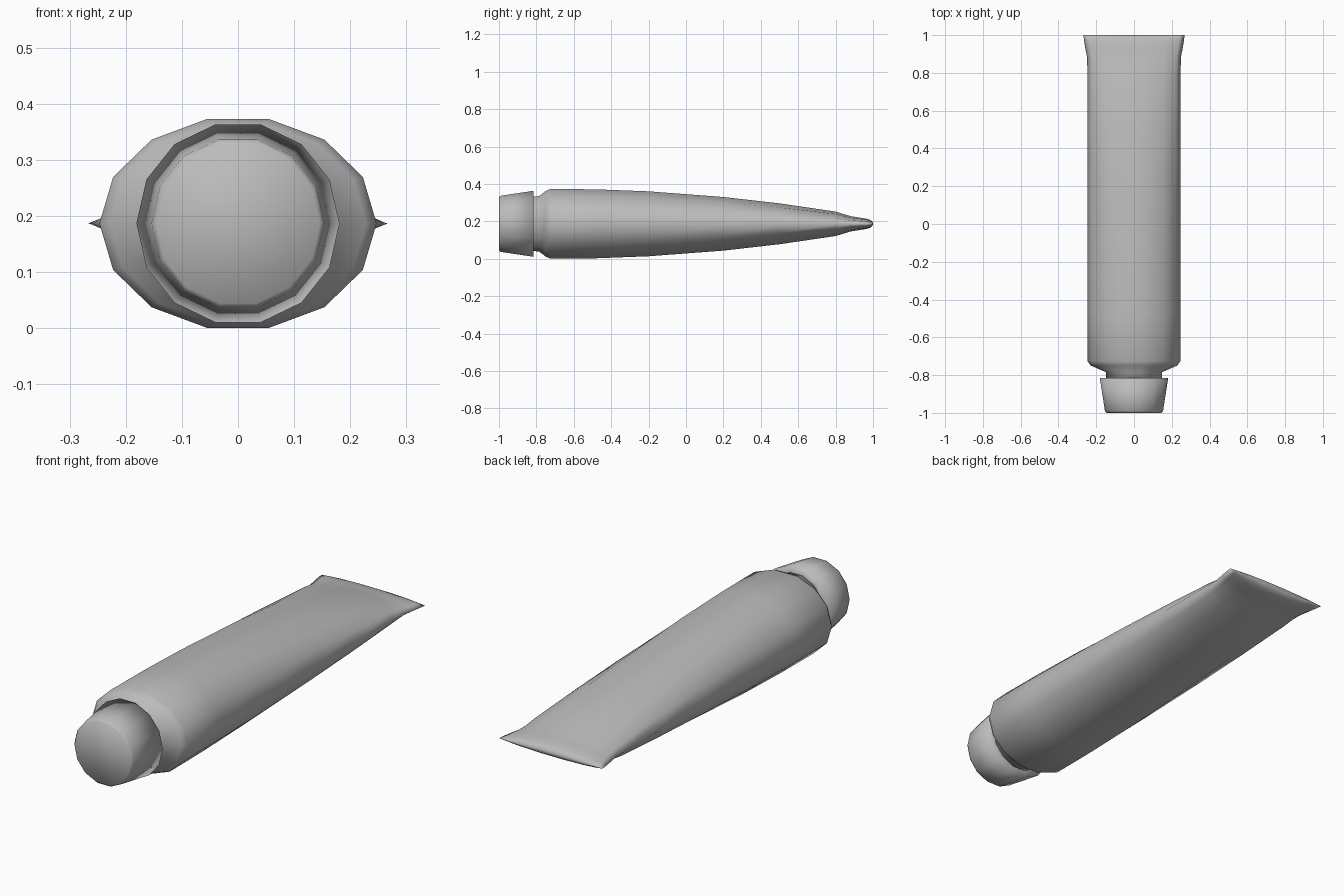
import bpy, bmesh, math

SIDES = 14
MID_Z = 0.187

cube = bpy.data.objects.get("Cube")
if cube:
    bpy.data.objects.remove(cube, do_unlink=True)

grey = bpy.data.materials.new("plain grey")
grey.use_nodes = True
colour = (0.5, 0.5, 0.5, 1)
grey.diffuse_color = colour
grey.node_tree.nodes["Principled BSDF"].inputs["Base Color"].default_value = colour


def loft(name, sections):
    """Join elliptical rings (y, half width, half height) into a closed smooth shell."""
    bm = bmesh.new()
    rings = []
    for y, rx, rz in sections:
        angles = [2 * math.pi * i / SIDES for i in range(SIDES)]
        rings.append([bm.verts.new((rx * math.cos(a), y, MID_Z + rz * math.sin(a)))
                      for a in angles])
    for a, b in zip(rings, rings[1:]):
        for i in range(SIDES):
            j = (i + 1) % SIDES
            bm.faces.new((a[i], a[j], b[j], b[i]))
    bm.faces.new(rings[0])
    bm.faces.new(rings[-1])
    bmesh.ops.recalc_face_normals(bm, faces=bm.faces)
    for face in bm.faces:
        face.smooth = True
    mesh = bpy.data.meshes.new(name)
    bm.to_mesh(mesh)
    bm.free()
    mesh.materials.append(grey)
    obj = bpy.data.objects.new(name, mesh)
    bpy.context.collection.objects.link(obj)
    return obj


# Tube: round neck, sloping shoulder, then flattening to a wide crimped tail
loft("tube_body", [
    (-0.84, 0.147, 0.147),
    (-0.785, 0.147, 0.152),
    (-0.75, 0.228, 0.18),
    (-0.725, 0.247, 0.191),
    (-0.48, 0.247, 0.189),
    (-0.2, 0.247, 0.178),
    (0.2, 0.247, 0.147),
    (0.5, 0.247, 0.112),
    (0.8, 0.247, 0.067),
    (0.88, 0.248, 0.042),
    (0.93, 0.258, 0.034),
    (0.975, 0.265, 0.026),
    (0.993, 0.267, 0.016),
    (1.0, 0.267, 0.005),
])

# Cap: slightly tapered, with a softened front rim
loft("screw_cap", [
    (-1.0, 0.146, 0.146),
    (-0.99, 0.154, 0.154),
    (-0.815, 0.181, 0.181),
    (-0.815, 0.14, 0.14),
])
